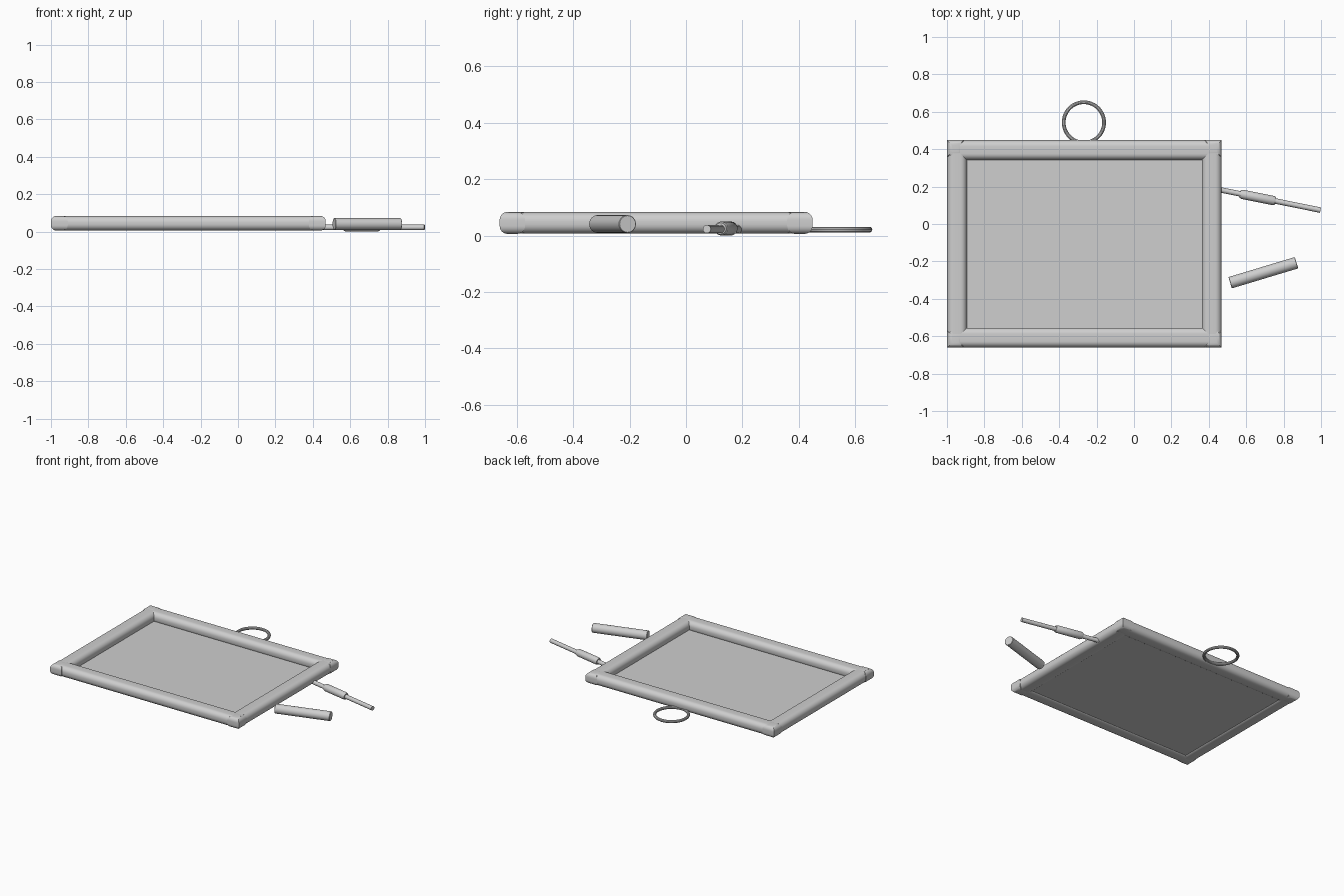
import bpy, bmesh, math
from mathutils import Vector

if "Cube" in bpy.data.objects:
    bpy.data.objects.remove(bpy.data.objects["Cube"])

grey = bpy.data.materials.new("plain_grey")
grey.diffuse_color = (0.62, 0.62, 0.62, 1)
grey.use_nodes = True
grey.node_tree.nodes["Principled BSDF"].inputs["Base Color"].default_value = grey.diffuse_color


def finish(name, bm):
    bmesh.ops.recalc_face_normals(bm, faces=bm.faces)
    me = bpy.data.meshes.new(name)
    bm.to_mesh(me)
    bm.free()
    me.materials.append(grey)
    ob = bpy.data.objects.new(name, me)
    bpy.context.collection.objects.link(ob)
    bpy.ops.object.select_all(action='DESELECT')
    ob.select_set(True)
    bpy.context.view_layer.objects.active = ob
    bpy.ops.object.shade_smooth_by_angle(angle=math.radians(35))
    return ob


def box(name, lo, hi, bevel=0, axes=(0, 1)):
    """Box between two corners, rounded on the edges running along the given axes."""
    bm = bmesh.new()
    bmesh.ops.create_cube(bm, size=1)
    lo, hi = Vector(lo), Vector(hi)
    for v in bm.verts:
        v.co = Vector([(lo[i] + hi[i]) / 2 + v.co[i] * (hi[i] - lo[i]) for i in range(3)])
    if bevel:
        edges = [e for e in bm.edges if any(
            abs((e.verts[0].co - e.verts[1].co).normalized()[a]) > 0.9 for a in axes)]
        bmesh.ops.bevel(bm, geom=edges, offset=bevel, segments=7, profile=0.5,
                        affect='EDGES', clamp_overlap=True)
    return finish(name, bm)


def rod(name, start, end, profile, sides=24):
    """Lathe of (fraction along, radius) points between two positions."""
    a, b = Vector(start), Vector(end)
    d = (b - a).normalized()
    side = d.cross(Vector((0, 0, 1))).normalized()
    up = side.cross(d)
    bm = bmesh.new()
    rings = []
    for t, r in profile:
        c = a.lerp(b, t)
        rings.append([bm.verts.new(c + r * (math.cos(q) * side + math.sin(q) * up))
                      for q in (2 * math.pi * k / sides for k in range(sides))])
    for p, n in zip(rings, rings[1:]):
        for k in range(sides):
            m = (k + 1) % sides
            bm.faces.new((p[k], p[m], n[m], n[k]))
    bm.faces.new(rings[0])
    bm.faces.new(rings[-1])
    return finish(name, bm)


# Frame extents: rail width W, corner cap size C, cap overhang G
X0, X1, Y0, Y1 = -1.0, 0.469, -0.661, 0.449
Z0, Z1, W, C, G = 0.006, 0.084, 0.106, 0.09, 0.001
R = 0.033

# Rounded rails
for name, ya, yb in (("front_rail", Y0 + G, Y0 + W), ("back_rail", Y1 - W, Y1 - G)):
    box(name, (X0 + 0.02, ya, Z0 + G), (X1 - 0.02, yb, Z1 - G), R, (0,))
for name, xa, xb in (("left_rail", X0 + G, X0 + W), ("right_rail", X1 - W, X1 - G)):
    box(name, (xa, Y0 + 0.05, Z0 + G), (xb, Y1 - 0.05, Z1 - G), R, (1,))

# Corner caps, rounded only towards the outside
for sx, xa, ex in (("left", X0, 1), ("right", X1 - C, -1)):
    for sy, ya, ey in (("front", Y0, 1), ("back", Y1 - C, -1)):
        box(f"{sy}_{sx}_corner", (xa, ya, Z0), (xa + C, ya + C, Z1), 0.028)

# Writing panel
box("panel", (X0 + 0.09, Y0 + 0.09, 0.014), (X1 - 0.09, Y1 - 0.09, 0.026))

# Hanging ring
bm = bmesh.new()
N, M = 48, 10
grid = []
for i in range(N):
    u = 2 * math.pi * i / N
    row = []
    for j in range(M):
        v = 2 * math.pi * j / M
        r = 0.108 + 0.01 * math.cos(v)
        row.append(bm.verts.new((-0.268 + r * math.cos(u), 0.543 + r * math.sin(u),
                                 0.021 + 0.01 * math.sin(v))))
    grid.append(row)
for i in range(N):
    for j in range(M):
        p, q, k = grid[i], grid[(i + 1) % N], (j + 1) % M
        bm.faces.new((p[j], q[j], q[k], p[k]))
finish("hanging_ring", bm)

# Chalk stick
rod("chalk", (0.514, -0.314, 0.041), (0.869, -0.207, 0.041),
    [(0, 0.0295), (0.006, 0.0315), (0.994, 0.0315), (1, 0.0295)])

# Slate pencil with a thicker grip
rod("pencil", (0.44, 0.187, 0.023), (0.997, 0.074, 0.023),
    [(0, 0.0145), (1, 0.0145)], 16)
rod("pencil_grip", (0.567, 0.161, 0.025), (0.757, 0.123, 0.025),
    [(0, 0.02), (0.06, 0.025), (0.94, 0.025), (1, 0.02)], 16)
